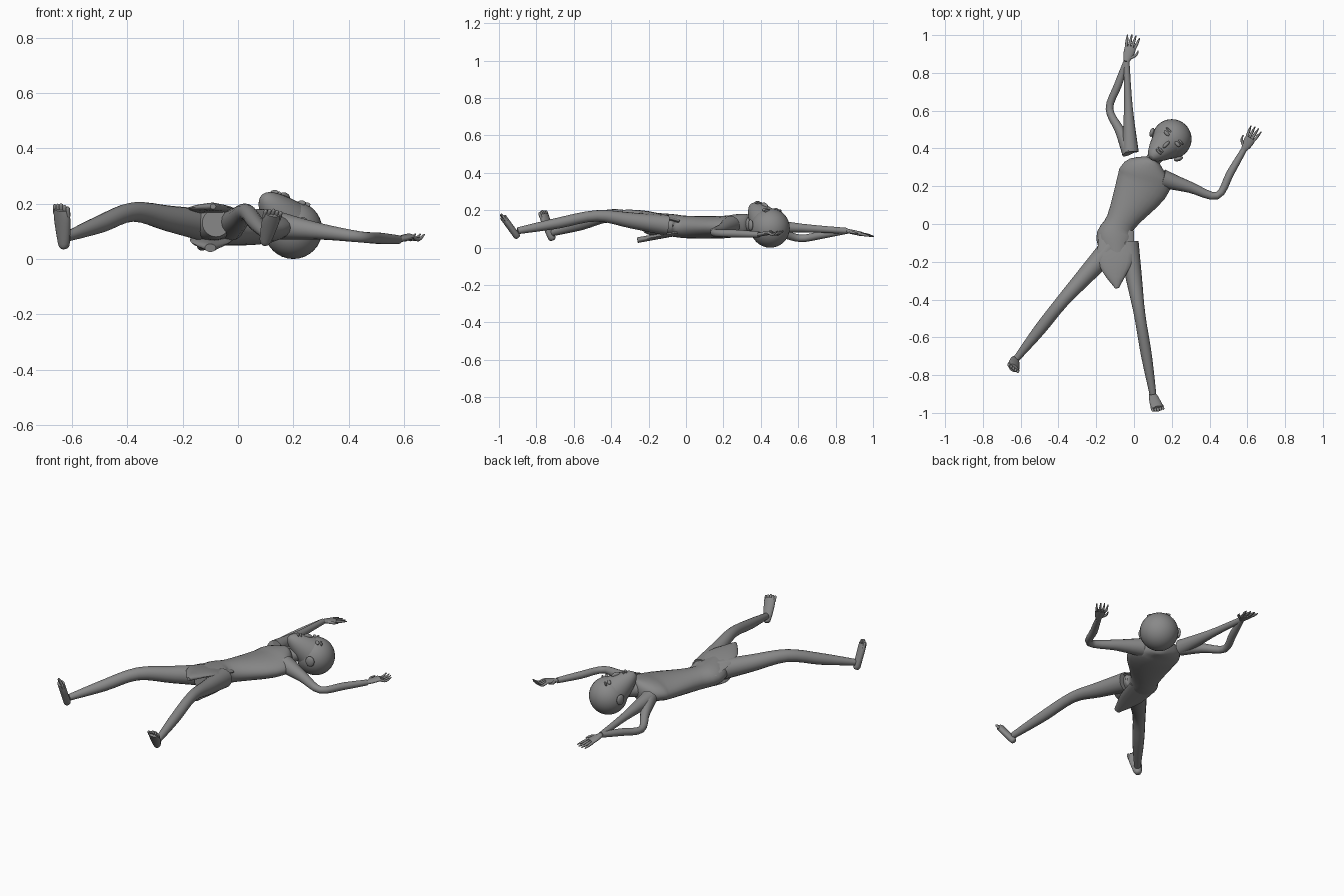
import bpy, bmesh, math
from mathutils import Vector

cube = bpy.data.objects.get("Cube")
if cube:
    bpy.data.objects.remove(cube)

shade = (.25, .25, .25, 1)
grey = bpy.data.materials.new("plain_grey")
grey.use_nodes = True
grey.diffuse_color = shade
grey.node_tree.nodes["Principled BSDF"].inputs["Base Color"].default_value = shade
upward = Vector((0, 0, 1))


def finish(obj, name):
    obj.name = name
    obj.data.materials.append(grey)
    bpy.ops.object.select_all(action='DESELECT')
    obj.select_set(True)
    bpy.context.view_layer.objects.active = obj
    bpy.ops.object.shade_smooth_by_angle(angle=math.radians(50))


def smooth_path(stations, steps=4):
    """Smooth curve through the stations, carrying the half width along."""
    path = []
    last = len(stations) - 1
    for i in range(last):
        before, start, end, after = (Vector(stations[min(max(i + k, 0), last)]) for k in (-1, 0, 1, 2))
        leave, arrive = (end - before) / 2, (after - start) / 2
        for k in range(steps):
            t = k / steps
            ease = t * t * (3 - 2 * t)
            path.append(start.lerp(end, ease) + leave * t * (1 - t) ** 2 - arrive * t * t * (1 - t))
    path.append(Vector(stations[last]))
    return path


def loft(name, stations, thickness=.06, reference=upward, sides=16):
    """Closed tube through stations of x, y, z and half width; thickness caps the half height."""
    path = smooth_path(stations)
    bm = bmesh.new()
    rings = []
    for i, station in enumerate(path):
        previous, following = path[max(i - 1, 0)], path[min(i + 1, len(path) - 1)]
        along = (following - previous).xyz.normalized()
        side = along.cross(reference).normalized()
        normal = side.cross(along)
        width = station.w
        height = min(width, thickness)
        ring = []
        for k in range(sides):
            angle = math.tau * k / sides
            offset = side * width * math.cos(angle) + normal * height * math.sin(angle)
            ring.append(bm.verts.new(station.xyz + offset))
        rings.append(ring)
    for ring, following in zip(rings, rings[1:]):
        for k in range(sides):
            bm.faces.new((ring[k - 1], ring[k], following[k], following[k - 1]))
    bm.faces.new(rings[0])
    bm.faces.new(rings[-1])
    bmesh.ops.recalc_face_normals(bm, faces=bm.faces)
    mesh = bpy.data.meshes.new(name)
    bm.to_mesh(mesh)
    bm.free()
    obj = bpy.data.objects.new(name, mesh)
    bpy.context.collection.objects.link(obj)
    finish(obj, name)


def station(point, width):
    return (*point, width)


def limb(name, joints, swell):
    """Tube through the joints, with muscle added or removed halfway along each bone."""
    stations = [joints[0]]
    for start, end, muscle in zip(joints, joints[1:], swell):
        middle = Vector(start).lerp(Vector(end), .5)
        stations += [station(middle.xyz, middle.w * muscle), end]
    loft(name, stations)


def ball(name, location, size, rotation=(0, 0, 0)):
    bpy.ops.mesh.primitive_uv_sphere_add(segments=32, ring_count=16, radius=1, location=location, rotation=rotation)
    bpy.context.object.scale = size
    finish(bpy.context.object, name)


def hand(name, wrist, tip, thumb_side, curl):
    """Flat palm with four spread fingers and a thumb, sized from wrist to fingertip."""
    wrist, tip = Vector(wrist).xyz, Vector(tip)
    reach = tip - wrist
    size = reach.length
    across = reach.cross(upward).normalized() * size
    palm = wrist.lerp(tip, .5)
    loft(name + "_palm", [station(wrist, size * .1), station(wrist.lerp(palm, .5), size * .18),
                          station(palm, size * .2), station(palm + reach * .05, size * .15)], thickness=size * .08)
    for finger in range(4):
        spread = (finger - 1.5) / 10
        base = palm + across * spread
        end = base + reach * (.53 - abs(spread) / 2) + across * spread / 2
        middle = base.lerp(end, .5) - upward * size * curl
        loft(name + "_finger", [station(base, size * .05), station(middle, size * .05),
                                station(end, size * .02)], sides=8)
    outward = across * thumb_side
    loft(name + "_thumb", [station(wrist + reach * .1, size * .07),
                           station(wrist + reach * .3 + outward * .25, size * .05),
                           station(wrist + reach * .5 + outward * .3, size * .02)], sides=8)


def foot(name, knee, ankle, heel, tip):
    """Sole rising from the heel, with a row of toes square to the shin."""
    heel, tip = Vector(heel), Vector(tip)
    sole = tip - heel
    size = sole.length
    across = sole.cross(Vector(ankle).xyz - Vector(knee).xyz).normalized()
    front = across.cross(sole).normalized()
    loft(name, [station(heel - sole * .15, size * .08), station(heel, size * .16),
                station(heel + sole * .6, size * .23), station(heel + sole * .85, size * .2)],
         thickness=size * .13, reference=front)
    for toe in range(-2, 3):
        offset = across * size * toe / 10
        end = tip + offset - sole * abs(toe) / 40
        loft(name + "_toe", [station(heel + sole * .7 + offset, size * .05), station(end - sole * .05, size * .05),
                             station(end, size * .02)], reference=front, sides=8)


# Torso and neck
loft("torso", [(-.08, -.22, .13, .05), (-.1, -.08, .12, .1), (-.07, .01, .11, .08),
               (.04, .2, .11, .14), (.07, .28, .12, .13), (.1, .34, .12, .04)], sides=24)
loft("neck", [(.07, .3, .12, .04), (.15, .4, .13, .04)])

# Legs and feet
legs = {
    "right": [(-.11, -.11, .12, .06), (-.38, -.41, .17, .035), (-.62, -.71, .08, .018)],
    "left": [(-.03, -.1, .12, .055), (.03, -.48, .17, .03), (.1, -.9, .09, .018)],
}
soles = {"right": [(-.63, -.72, .06), (-.64, -.77, .2)], "left": [(.1, -.91, .07), (.13, -.99, .18)]}
for side, joints in legs.items():
    limb(side + "_leg", joints, swell=(1, 1.2))
    foot(side + "_foot", *joints[1:], *soles[side])

# Arms and hands, with a second straight strand on the raised arm
left_arm = [(.15, .24, .12, .05), (.44, .15, .08, .02), (.58, .39, .07, .016)]
right_arm = [(-.02, .38, .12, .045), (-.13, .61, .05, .02), (-.04, .86, .09, .016)]
limb("left_arm", left_arm, swell=(.85, 1.15))
limb("right_arm", right_arm, swell=(.8, 1.15))
limb("right_arm_straight", [right_arm[0], right_arm[-1]], swell=(.75,))
hand("left_hand", left_arm[-1], (.65, .51, .09), thumb_side=-1, curl=.1)
hand("right_hand", right_arm[-1], (0, 1, .06), thumb_side=1, curl=0)

# Head: round cranium and a face that narrows to the chin
cranium, chin = Vector((.2, .45, .105)), Vector((.09, .35, .23))
ball("cranium", cranium, [cranium.z] * 3)
rings = 8
loft("face", [station(chin.lerp(cranium, (k / rings) ** 2), k / rings / 10) for k in range(1, rings + 1)],
     thickness=.1, sides=24)

# Facial features, placed in the plane of the face
crownward = Vector((.7, .7, -.3))
sideways = Vector((.7, -.7, 0))
nose = Vector((.17, .42, .225))
tilt = (-.3, 0, -math.pi / 4)
ball("nose", nose, (.01, .025, .015), tilt)
for lip, place in (("upper_lip", .04), ("lower_lip", .055)):
    ball(lip, nose - crownward * place, (.02, .006, .008), tilt)
for name, mirror in (("left", 1), ("right", -1)):
    eye = nose + crownward * .045 + sideways * mirror * .04 - upward * .01
    ball(name + "_eye", eye, (.02, .01, .01), tilt)
    ball(name + "_brow", eye + crownward * .02, (.025, .006, .01), tilt)
    ear = cranium - crownward * .05 + sideways * mirror * .1
    ball(name + "_ear", ear, (.012, .025, .03), (0, 0, tilt[2] - mirror / 2))

# Loincloth
loft("front_flap", [(-.09, -.03, .14, .09), (-.1, -.2, .18, .09), (-.09, -.34, .19, .01)], thickness=.015)
loft("back_flap", [(-.09, -.04, .08, .08), (-.1, -.15, .06, .07), (-.1, -.26, .04, .02)], thickness=.015)
